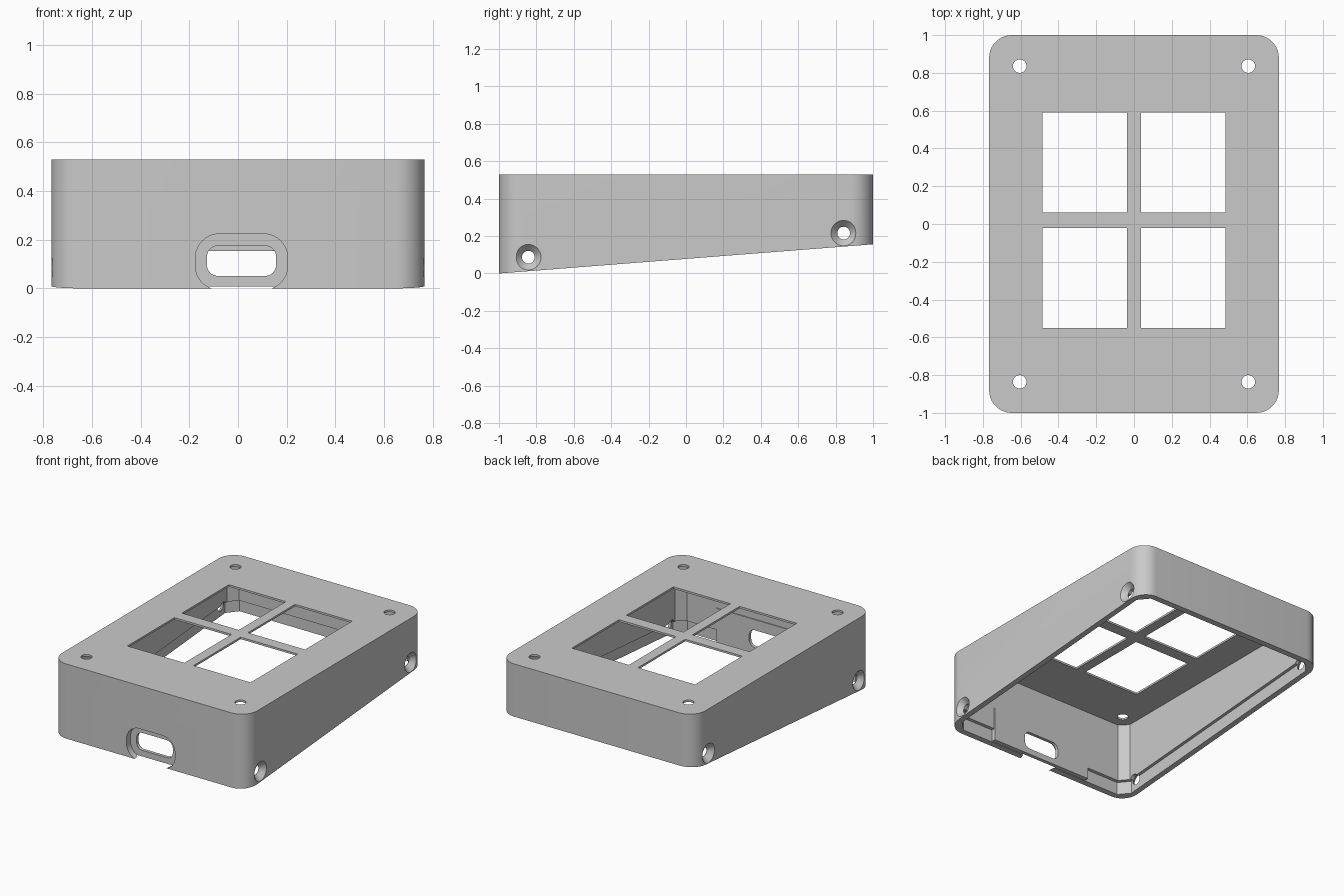
import bpy, bmesh, math
from mathutils import Matrix

cube = bpy.data.objects.get("Cube")
if cube:
    bpy.data.objects.remove(cube)

HALF_X, HALF_Y, TOP = 0.767, 1.0, 0.53
WALL, RIM, PLATE, REBATE = 0.062, 0.04, 0.014, 0.09
SOCKET_X = 0.0145
COLOUR = (0.59, 0.59, 0.59, 1)

grey = bpy.data.materials.new("plain_grey")
grey.use_nodes = True
grey.diffuse_color = COLOUR
grey.node_tree.nodes["Principled BSDF"].inputs["Base Color"].default_value = COLOUR


def slope(y):
    """Height of the tilted underside."""
    return 0.078 * (y + HALF_Y)


def flat(z):
    return lambda y: z


def rounded(hx, hy, r, steps):
    """Rectangle outline with rounded (or, with one step, chamfered) corners."""
    pts = []
    for i, (sx, sy) in enumerate([(1, 1), (-1, 1), (-1, -1), (1, -1)]):
        for k in range(steps + 1):
            a = math.pi / 2 * (i + k / steps)
            pts.append((sx * (hx - r) + r * math.cos(a), sy * (hy - r) + r * math.sin(a)))
    return pts


def box(x1, x2, y1, y2):
    return [(x1, y1), (x2, y1), (x2, y2), (x1, y2)]


def prism(name, outline, low, high, matrix=None, bevel=0):
    """Extrude an outline between two heights, each given as a function of y."""
    bm = bmesh.new()
    bottom = [bm.verts.new((x, y, low(y))) for x, y in outline]
    top = [bm.verts.new((x, y, high(y))) for x, y in outline]
    bm.faces.new(bottom)
    cap = bm.faces.new(top)
    for i in range(len(outline)):
        j = (i + 1) % len(outline)
        bm.faces.new((bottom[i], bottom[j], top[j], top[i]))
    if bevel:
        bmesh.ops.bevel(bm, geom=list(cap.edges), offset=bevel, segments=1, affect='EDGES')
    bmesh.ops.recalc_face_normals(bm, faces=bm.faces[:])
    if matrix:
        bm.transform(matrix)
    return finish(name, bm)


def finish(name, bm):
    mesh = bpy.data.meshes.new(name)
    bm.to_mesh(mesh)
    bm.free()
    mesh.materials.append(grey)
    obj = bpy.data.objects.new(name, mesh)
    bpy.context.collection.objects.link(obj)
    return obj


def cone(name, r1, r2, depth, matrix):
    bm = bmesh.new()
    bmesh.ops.create_cone(bm, cap_ends=True, segments=32, radius1=r1, radius2=r2,
                          depth=depth, matrix=matrix)
    return finish(name, bm)


def combine(obj, other, operation='DIFFERENCE'):
    """Cut another solid from the case, or join it on, then remove it."""
    mod = obj.modifiers.new("combine", 'BOOLEAN')
    mod.operation = operation
    mod.solver = 'EXACT'
    mod.object = other
    bpy.context.view_layer.objects.active = obj
    bpy.ops.object.modifier_apply(modifier=mod.name)
    bpy.data.objects.remove(other)


# Outer shell with a tilted underside
case = prism("case_shell", rounded(HALF_X, HALF_Y, 0.12, 10), slope, flat(TOP), bevel=0.009)

# Hollow interior and the stepped seat for a base plate
combine(case, prism("cavity", rounded(HALF_X - WALL, HALF_Y - WALL, 0.056, 1),
                    flat(-0.3), flat(TOP - PLATE)))
combine(case, prism("base_seat", rounded(HALF_X - RIM, HALF_Y - RIM, 0.066, 1),
                    flat(-0.25), lambda y: slope(y) + REBATE))

# Thickened panel behind the front socket
combine(case, prism("socket_panel", box(SOCKET_X - 0.4, SOCKET_X + 0.4, -0.98, -0.932),
                    lambda y: slope(y) + 0.004, flat(0.25)), 'UNION')

# Four windows in the top plate
for x in (-0.26, 0.26):
    for y in (-0.286, 0.325):
        combine(case, prism("window", box(x - 0.224, x + 0.224, y - 0.264, y + 0.264),
                            flat(0.4), flat(0.7)))

# Screw holes in the top plate
for x in (-0.605, 0.605):
    for y in (-0.836, 0.836):
        combine(case, cone("top_hole", 0.036, 0.036, 0.3, Matrix.Translation((x, y, TOP))))

# Countersunk screw holes in the side walls
for y, z in ((-0.843, 0.087), (0.843, 0.216)):
    for side in (-1, 1):
        turn = Matrix.Rotation(side * math.pi / 2, 4, 'Y')
        combine(case, cone("side_hole", 0.034, 0.034, 0.4,
                           Matrix.Translation((side * 0.75, y, z)) @ turn))
        combine(case, cone("countersink", 0.034, 0.069, 0.038,
                           Matrix.Translation((side * (HALF_X - 0.018), y, z)) @ turn))


# Front socket: outer recess and the opening through the panel
def front_cut(name, outline, z, y_from, y_to):
    stand = Matrix.Translation((SOCKET_X, 0, z)) @ Matrix.Rotation(math.pi / 2, 4, 'X')
    combine(case, prism(name, outline, flat(-y_to), flat(-y_from), stand))


front_cut("socket_recess", rounded(0.19, 0.115, 0.1, 10), 0.109, -1.1, -0.955)
front_cut("socket_opening", rounded(0.142, 0.062, 0.045, 8), 0.113, -1.1, -0.8)

# Smooth rounded corners, crisp edges
bpy.ops.object.select_all(action='DESELECT')
case.select_set(True)
bpy.context.view_layer.objects.active = case
bpy.ops.object.shade_smooth_by_angle(angle=math.radians(30))
